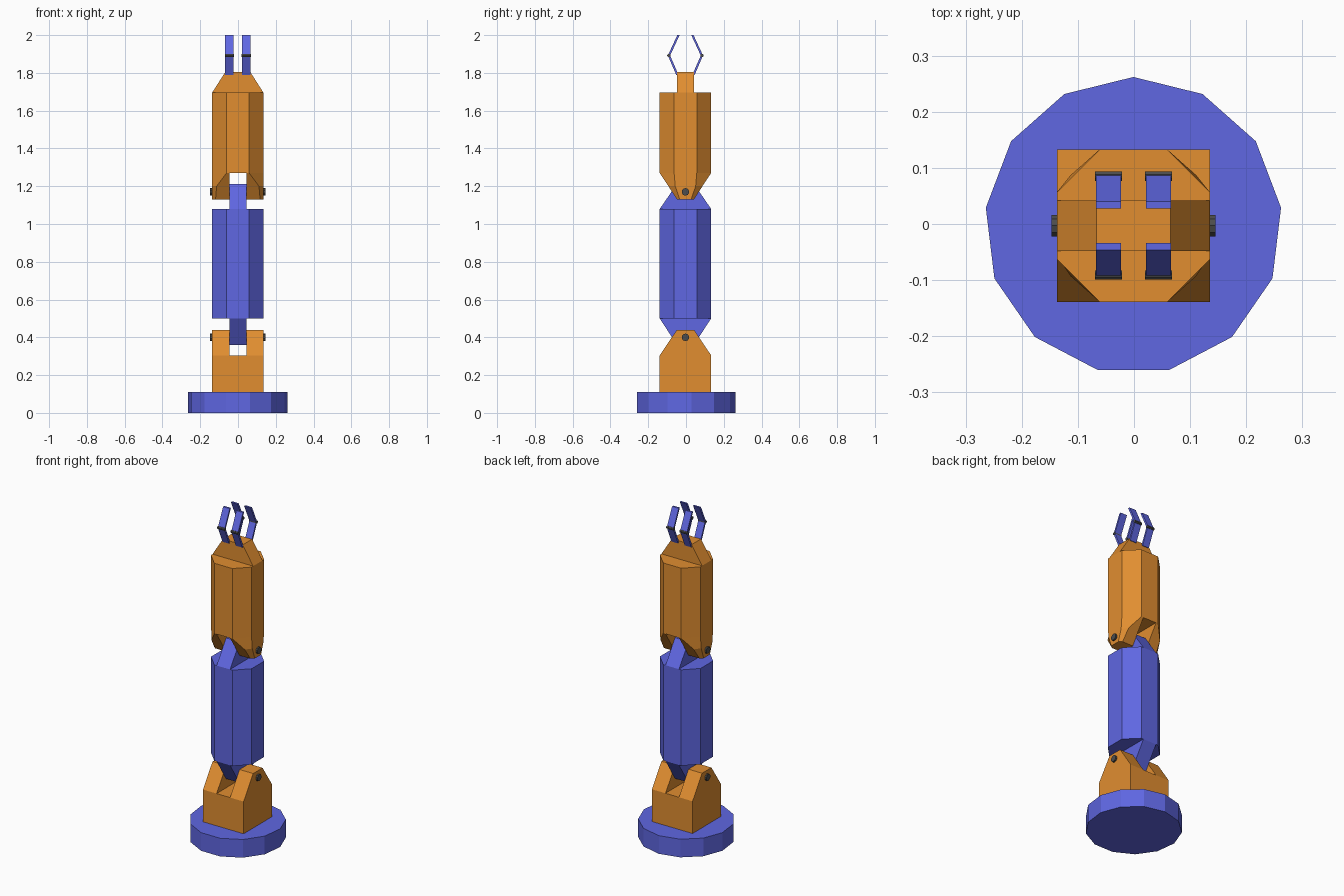
import bpy, bmesh, math

if "Cube" in bpy.data.objects:
    bpy.data.objects.remove(bpy.data.objects["Cube"])

CX, CY = -0.001, -0.003      # axis of the arm
H = 0.136                    # half width of the arm segments
C = 0.06                     # half width of an octagon's flat side
T = 0.045                    # half width of tongues, gaps and joint tips


def material(name, rgb):
    m = bpy.data.materials.new(name)
    m.diffuse_color = (*rgb, 1)
    m.use_nodes = True
    m.node_tree.nodes["Principled BSDF"].inputs["Base Color"].default_value = m.diffuse_color
    return m


BLUE = material("blue", (0.115, 0.135, 0.76))
ORANGE = material("orange", (0.75, 0.27, 0.03))
GREY = material("dark grey", (0.075, 0.075, 0.075))


def loft(name, rings, mat):
    """Skin a list of equal-length point rings and cap both ends."""
    bm = bmesh.new()
    rows = [[bm.verts.new((x + CX, y + CY, z)) for x, y, z in r] for r in rings]
    n = len(rows[0])
    for a, b in zip(rows, rows[1:]):
        for i in range(n):
            j = (i + 1) % n
            bm.faces.new((a[i], a[j], b[j], b[i]))
    bm.faces.new(rows[0])
    bm.faces.new(rows[-1])
    bmesh.ops.recalc_face_normals(bm, faces=bm.faces)
    me = bpy.data.meshes.new(name)
    bm.to_mesh(me)
    bm.free()
    me.materials.append(mat)
    ob = bpy.data.objects.new(name, me)
    bpy.context.collection.objects.link(ob)
    return ob


def rect(x0, x1, hy, z):
    return [(x0, -hy, z), (x1, -hy, z), (x1, hy, z), (x0, hy, z)]


def octagon(z):
    return [(C, -H, z), (H, -C, z), (H, C, z), (C, H, z),
            (-C, H, z), (-H, C, z), (-H, -C, z), (-C, -H, z)]


def disc(r, z, n):
    return [(r * math.sin(2 * math.pi * i / n), r * math.cos(2 * math.pi * i / n), z)
            for i in range(n)]


def rod(name, x0, x1, y, z, r, n):
    ring = [(r * math.cos(2 * math.pi * (i + .5) / n), r * math.sin(2 * math.pi * (i + .5) / n))
            for i in range(n)]
    loft(name, [[(x, y + a, z + b) for a, b in ring] for x in (x0, x1)], GREY)


# Base plate and shoulder block
loft("base_plate", [disc(0.265, 0, 13), disc(0.265, 0.11, 13)], BLUE)
loft("shoulder_block", [rect(-H, H, H, 0.11), rect(-H, H, H, 0.305)], ORANGE)
for s, side in ((-1, "left"), (1, "right")):
    loft(f"shoulder_ear_{side}", [rect(s * T, s * H, H, 0.305), rect(s * T, s * H, T, 0.44)], ORANGE)

# Lower arm with a tapered tongue at each end
loft("lower_arm", [octagon(0.5), octagon(1.08)], BLUE)
loft("lower_arm_bottom_tongue", [rect(-T, T, T, 0.36), rect(-T, T, H, 0.5)], BLUE)
loft("lower_arm_top_tongue", [rect(-T, T, H, 1.08), rect(-T, T, T, 1.212)], BLUE)

# Upper arm with two chamfered ears gripping the elbow
loft("upper_arm", [octagon(1.27), octagon(1.695)], ORANGE)


def ear_ring(s, xc, hy, yc, z):
    return [(s * x, y, z) for x, y in
            ((T, -hy), (xc, -hy), (H, -yc), (H, yc), (xc, hy), (T, hy))]


for s, side in ((-1, "left"), (1, "right")):
    loft(f"elbow_ear_{side}", [ear_ring(s, C, H, C, 1.27),
                               ear_ring(s, 0.112, 0.09, 0.054, 1.2),
                               ear_ring(s, 0.118, T, 0.03, 1.13)], ORANGE)
loft("wrist", [rect(-H, H, T, 1.695), rect(-0.066, 0.066, T, 1.805)], ORANGE)

# Joint pins
rod("shoulder_pin", -0.146, 0.146, 0, 0.4, 0.02, 10)
rod("elbow_pin", -0.146, 0.146, 0, 1.17, 0.02, 10)

# Four bent fingers with a small hinge each
PATH = [(0.043, 1.79), (0.087, 1.892), (0.037, 2.0)]
for s, fb in ((-1, "front"), (1, "back")):
    for x, lr in ((-0.0445, "left"), (0.0445, "right")):
        x0, x1 = x - 0.022, x + 0.022
        rings = [[(x0, s * (y - d), z), (x1, s * (y - d), z),
                  (x1, s * (y + d), z), (x0, s * (y + d), z)]
                 for (y, z), d in zip(PATH, (0.006, 0.006, 0.006))]
        loft(f"finger_{fb}_{lr}", rings, BLUE)
        rod(f"finger_hinge_{fb}_{lr}", x0 - 0.002, x1 + 0.002, s * 0.088, 1.892, 0.009, 8)
